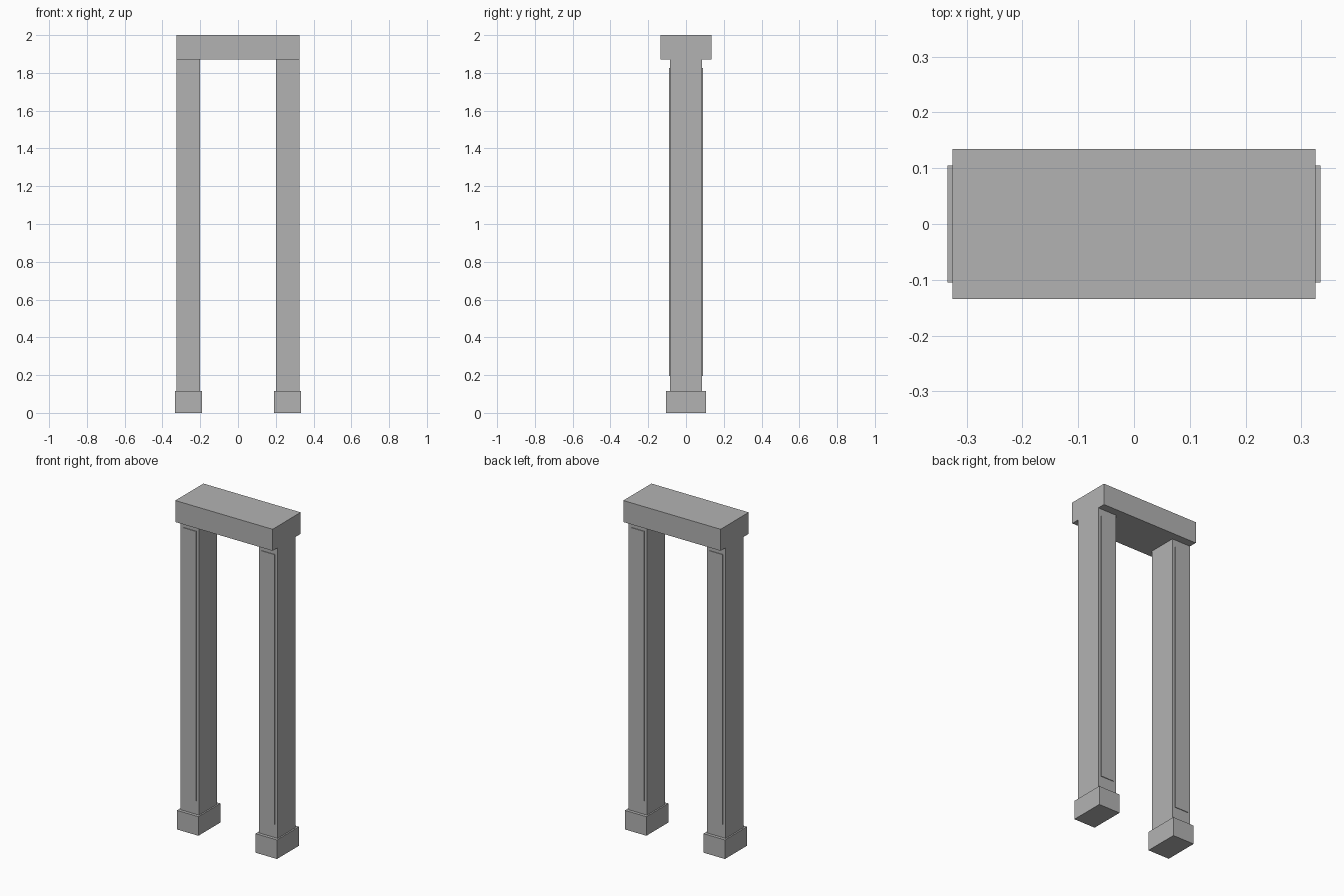
import bpy

if "Cube" in bpy.data.objects:
    bpy.data.objects.remove(bpy.data.objects["Cube"])

stone = bpy.data.materials.new("grey stone")
stone.diffuse_color = (0.45, 0.45, 0.45, 1)
stone.use_nodes = True
stone.node_tree.nodes["Principled BSDF"].inputs["Base Color"].default_value = stone.diffuse_color


def box(name, x, y, z):
    """Box spanning the given (min, max) ranges."""
    bpy.ops.mesh.primitive_cube_add(size=1)
    ob = bpy.context.object
    ob.name = name
    for v in ob.data.vertices:
        for i, (lo, hi) in enumerate((x, y, z)):
            v.co[i] = lo if v.co[i] < 0 else hi
    ob.data.materials.append(stone)
    return ob


# Lintel across the top
box("lintel", (-0.325, 0.325), (-0.134, 0.134), (1.87, 2.0))

for side, cx in (("left", -0.2625), ("right", 0.2625)):
    # Plinth block and post
    box(side + "_plinth", (cx - 0.0715, cx + 0.0715), (-0.105, 0.105), (0, 0.115))
    box(side + "_post", (cx - 0.0625, cx + 0.0625), (-0.086, 0.086), (0.115, 1.87))
    # Thin raised panels on the front and back of the post
    for face, y in (("front", (-0.09, -0.086)), ("back", (0.086, 0.09))):
        box(f"{side}_{face}_panel", (cx - 0.044, cx + 0.044), y, (0.195, 1.825))
